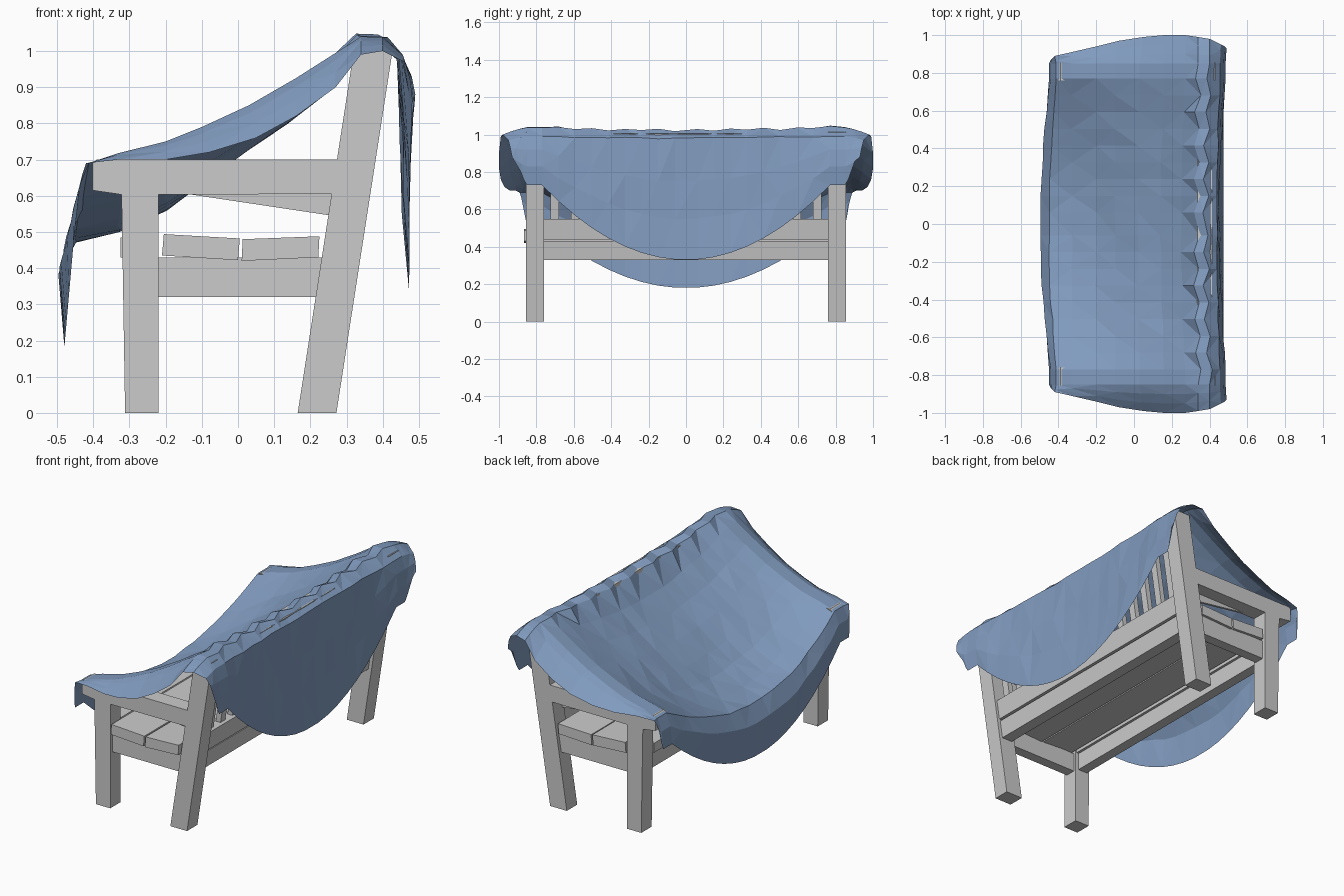
import bpy, bmesh, math, random

if "Cube" in bpy.data.objects:
    bpy.data.objects.remove(bpy.data.objects["Cube"])

random.seed(4)


def prism(name, profile, y0, y1):
    """Extrude an (x, z) outline along y."""
    bm = bmesh.new()
    face = bm.faces.new([bm.verts.new((x, y0, z)) for x, z in profile])
    ext = bmesh.ops.extrude_face_region(bm, geom=[face])
    moved = [g for g in ext["geom"] if isinstance(g, bmesh.types.BMVert)]
    bmesh.ops.translate(bm, verts=moved, vec=(0, y1 - y0, 0))
    bmesh.ops.recalc_face_normals(bm, faces=bm.faces)
    me = bpy.data.meshes.new(name)
    bm.to_mesh(me)
    bm.free()
    ob = bpy.data.objects.new(name, me)
    bpy.context.collection.objects.link(ob)
    return ob


def box(name, x0, x1, y0, y1, z0, z1):
    return prism(name, [(x0, z0), (x1, z0), (x1, z1), (x0, z1)], y0, y1)


def leaning(name, y0, y1, z0, z1, inset=0.0):
    """Piece following the slope of the back posts."""
    a, b = 0.165 + inset, 0.272 - inset
    s = 0.155
    prism(name, [(a + s * z0, z0), (b + s * z0, z0),
                 (b + s * z1, z1), (a + s * z1, z1)], y0, y1)


# End frames: legs, arms, side aprons
for side, label in ((-1, "right"), (1, "left")):
    ya, yb = sorted((side * 0.76, side * 0.855))
    prism("front_leg_" + label, [(-0.312, 0), (-0.22, 0), (-0.22, 0.61), (-0.322, 0.61)], ya, yb)
    leaning("back_post_" + label, ya, yb, 0, 1.015)
    prism("armrest_" + label, [(-0.402, 0.615), (-0.32, 0.603), (0.30, 0.605),
                               (0.30, 0.70), (-0.39, 0.70), (-0.402, 0.69)], ya, yb)
    ya, yb = sorted((side * 0.775, side * 0.835))
    box("side_apron_" + label, -0.24, 0.24, ya, yb, 0.32, 0.43)
    ya, yb = sorted((side * 0.762, side * 0.775))
    prism("arm_brace_" + label, [(-0.14, 0.605), (0.26, 0.545), (0.26, 0.605)], ya, yb)

# Seat: aprons, cross bearer and slats
box("front_apron", -0.30, -0.24, -0.77, 0.77, 0.33, 0.43)
leaning("back_apron", -0.77, 0.77, 0.33, 0.43, 0.02)
box("seat_slat_front", -0.325, -0.225, -0.757, 0.757, 0.43, 0.485)
prism("seat_slat_middle", [(-0.21, 0.435), (0.0, 0.422), (0.005, 0.482), (-0.205, 0.494)], -0.865, 0.85)
prism("seat_slat_back", [(0.01, 0.42), (0.222, 0.43), (0.225, 0.488), (0.013, 0.48)], -0.865, 0.85)

# Backrest: rails and upright slats
leaning("back_lower_rail", -0.77, 0.77, 0.44, 0.55, 0.015)
leaning("back_top_rail", -0.77, 0.77, 0.90, 1.005, 0.015)
for i in range(14):
    y = -0.702 + i * 0.108
    leaning("back_slat", y - 0.022, y + 0.022, 0.53, 0.92, 0.038)

# Draped sheet: centre section, section over the arms, outer hem
centre = [(-.48, .18), (-.497, .38), (-.45, .47), (-.33, .50), (-.2, .56),
          (-.1, .63), (.02, .72), (.14, .80), (.25, .89), (.33, 1.0),
          (.38, 1.018), (.44, .98), (.45, .75), (.455, .55), (.473, .33)]
over_arm = [(-.45, .52), (-.44, .62), (-.412, .69), (-.33, .718), (-.2, .75),
            (-.1, .79), (.03, .85), (.16, .925), (.27, .995), (.34, 1.04),
            (.40, 1.038), (.455, .99), (.475, .92), (.485, .83), (.475, .73)]
hem = [(-.44, .87, .62), (-.43, .88, .66), (-.42, .89, .69), (-.33, .91, .70),
       (-.2, .94, .70), (-.08, .97, .72), (.05, .99, .76), (.16, 1.0, .82),
       (.27, 1.0, .90), (.34, .99, .99), (.40, .98, 1.0), (.46, .95, .97),
       (.48, .94, .93), (.49, .93, .88), (.48, .9, .855)]


def sheet_point(i, j, u):
    """u in -1..1: bowl up to 0.77, flat over the frame, then the outer flap."""
    sgn = -1 if u < 0 else 1
    y = abs(u)
    t = min(1.0, y / 0.77) ** 2
    x = centre[i][0] + (over_arm[i][0] - centre[i][0]) * t
    z = centre[i][1] + (over_arm[i][1] - centre[i][1]) * t
    if y > 0.85:
        f = (y - 0.85) / 0.15
        hx, hy, hz = hem[i]
        x += (hx - x) * f
        z += (hz - z) * f ** 1.4
        y = 0.85 + (hy - 0.85) * f
    if i in (9, 10) and y < 0.84:
        # small puckers along the top rail
        x += 0.014 * (-1) ** j
        z += 0.008 * (j % 2)
    if 0 < i < 14 and y < 0.74:
        x += random.uniform(-.004, .004)
        z += random.uniform(-.003, .005)
    return (x, sgn * y, z)


half = [0.06 + 0.0888 * k for k in range(9)] + [0.85, 0.90, 0.95, 1.0]
cols = [-u for u in reversed(half)] + half
bm = bmesh.new()
grid = [[bm.verts.new(sheet_point(i, j, u)) for i in range(15)] for j, u in enumerate(cols)]
for j in range(len(cols) - 1):
    for i in range(14):
        a, b, c, d = grid[j][i], grid[j][i + 1], grid[j + 1][i + 1], grid[j + 1][i]
        if (i + j) % 2:
            bm.faces.new((a, b, c))
            bm.faces.new((a, c, d))
        else:
            bm.faces.new((a, b, d))
            bm.faces.new((b, c, d))
mesh = bpy.data.meshes.new("draped_sheet")
bm.to_mesh(mesh)
bm.free()
sheet = bpy.data.objects.new("draped_sheet", mesh)
bpy.context.collection.objects.link(sheet)
blue = bpy.data.materials.new("blue_cloth")
blue.diffuse_color = (0.22, 0.33, 0.52, 1)
blue.use_nodes = True
blue.node_tree.nodes["Principled BSDF"].inputs["Base Color"].default_value = blue.diffuse_color
mesh.materials.append(blue)
